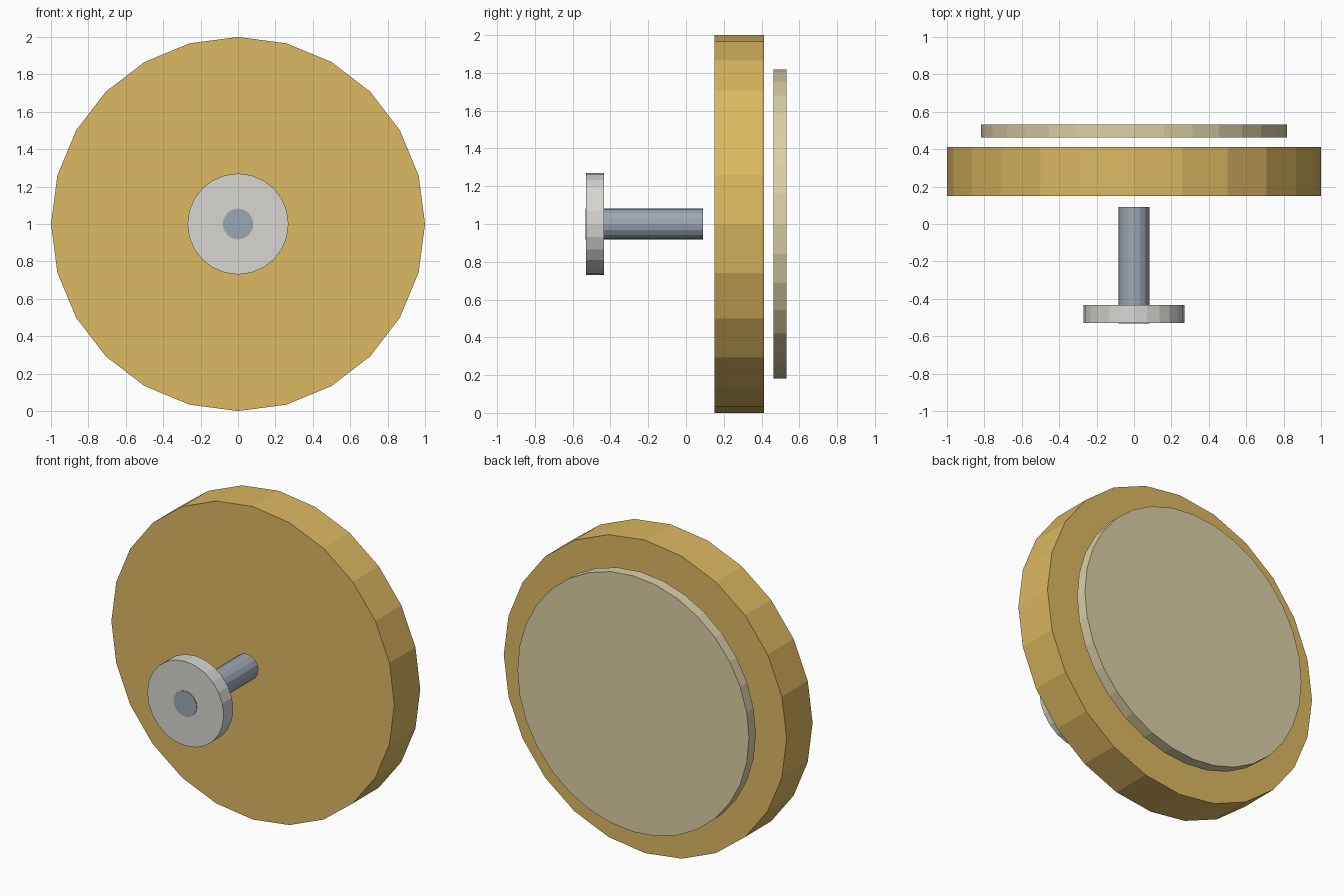
import bpy
from math import pi

if "Cube" in bpy.data.objects:
    bpy.data.objects.remove(bpy.data.objects["Cube"])


def material(name, color):
    mat = bpy.data.materials.new(name)
    mat.diffuse_color = (*color, 1)
    mat.use_nodes = True
    mat.node_tree.nodes["Principled BSDF"].inputs["Base Color"].default_value = mat.diffuse_color
    return mat


def disc(name, radius, y0, y1, sides, mat):
    """Flat-faced cylinder along y, centred on z = 1."""
    bpy.ops.mesh.primitive_cylinder_add(
        vertices=sides, radius=radius, depth=y1 - y0,
        location=(0, (y0 + y1) / 2, 1), rotation=(pi / 2, 0, 0))
    ob = bpy.context.object
    ob.name = name
    ob.data.materials.append(mat)
    bpy.ops.object.transform_apply(location=False, rotation=True, scale=False)
    return ob


gold = material("gold", (0.72, 0.48, 0.12))
cream = material("cream", (0.71, 0.63, 0.38))
steel = material("steel", (0.33, 0.39, 0.45))
pale = material("pale_metal", (0.68, 0.67, 0.64))

# Large body and the separate plate behind it
disc("main_body", 1.0, 0.15, 0.412, 24, gold)
disc("back_plate", 0.818, 0.463, 0.533, 32, cream)

# Pin with its flange, floating in front
disc("pin_flange", 0.27, -0.53, -0.434, 24, pale)
disc("pin_shaft", 0.082, -0.533, 0.09, 16, steel)
